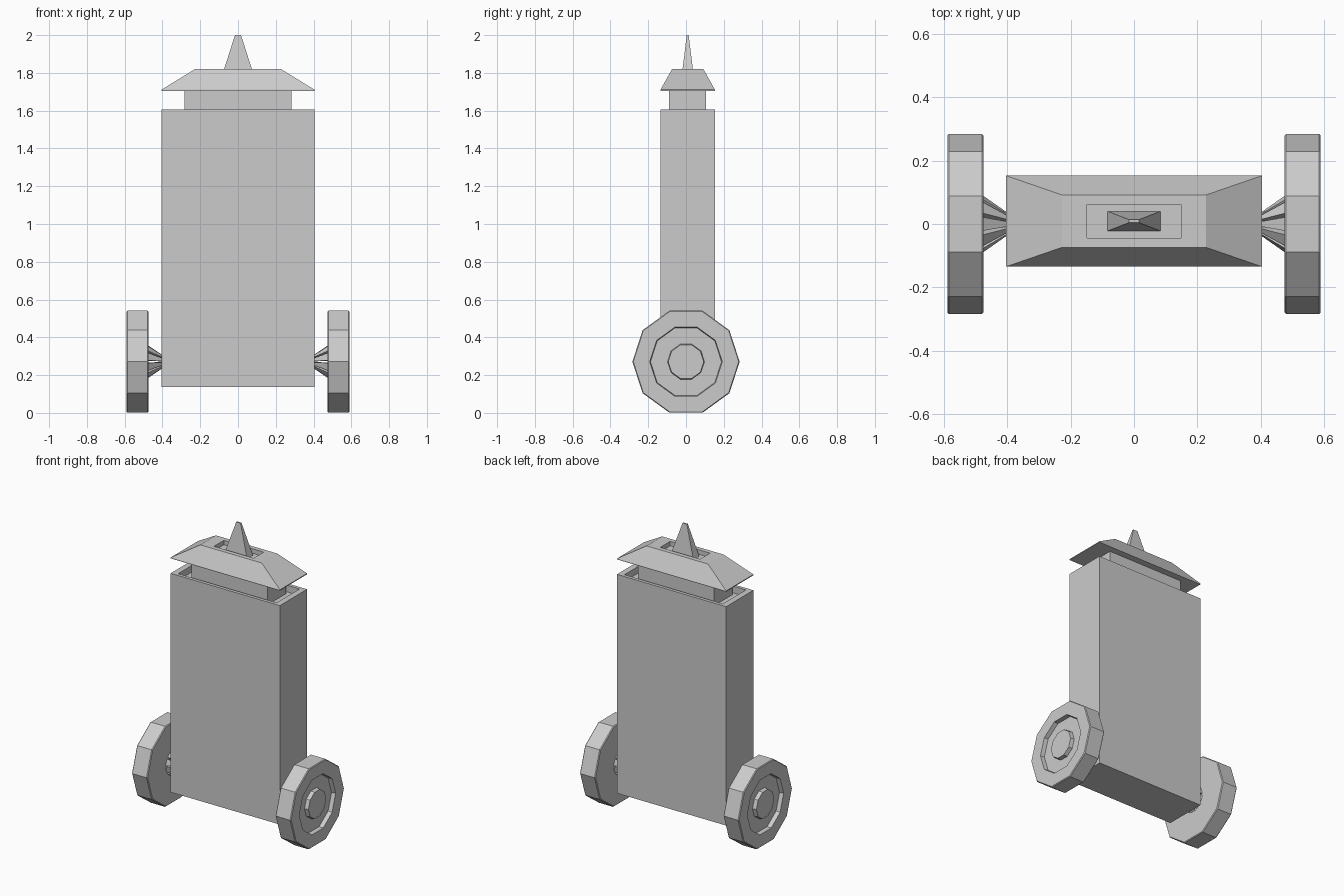
import bpy, bmesh
from math import sin, cos, pi

if "Cube" in bpy.data.objects:
    bpy.data.objects.remove(bpy.data.objects["Cube"])

CY = 0.009      # body centre in depth
AXLE_Z = 0.271  # wheel centre height


def loft(name, rings):
    """Skin a list of equal-length point rings and cap both ends."""
    bm = bmesh.new()
    loops = [[bm.verts.new(p) for p in ring] for ring in rings]
    n = len(loops[0])
    for a, b in zip(loops, loops[1:]):
        for i in range(n):
            j = (i + 1) % n
            bm.faces.new((a[i], a[j], b[j], b[i]))
    bm.faces.new(loops[0])
    bm.faces.new(loops[-1])
    bmesh.ops.recalc_face_normals(bm, faces=bm.faces)
    mesh = bpy.data.meshes.new(name)
    bm.to_mesh(mesh)
    bm.free()
    obj = bpy.data.objects.new(name, mesh)
    bpy.context.collection.objects.link(obj)
    return obj


def rect(hx, hy, z):
    return [(sx * hx, CY + sy * hy, z) for sx, sy in ((-1, -1), (1, -1), (1, 1), (-1, 1))]


def decagon(r, x):
    return [(x, r * cos(i * pi / 5), AXLE_Z + r * sin(i * pi / 5)) for i in range(10)]


def strut_section(r_in, r_out, x, a, spread):
    pts = ((r_in, -spread), (r_out, -spread), (r_out, spread), (r_in, spread))
    return [(x, r * cos(a + d), AXLE_Z + r * sin(a + d)) for r, d in pts]


# Tall body with a shallow tray in the top
loft("body", [rect(0.405, 0.144, 0.137), rect(0.405, 0.144, 1.605),
              rect(0.365, 0.122, 1.605), rect(0.365, 0.122, 1.56)])

# Neck between body and roof
loft("neck", [rect(0.282, 0.098, 1.56), rect(0.282, 0.098, 1.712)])

# Hipped roof with a thin lip and a recessed socket
loft("roof", [rect(0.405, 0.144, 1.705), rect(0.405, 0.144, 1.711),
              rect(0.228, 0.083, 1.82), rect(0.148, 0.053, 1.82),
              rect(0.148, 0.053, 1.79)])

# Tapered spike
loft("spike", [rect(0.083, 0.031, 1.79), rect(0.016, 0.005, 2.0)])

for side, s in (("left", -1), ("right", 1)):
    # Ten-sided wheel with a sunken ring and a hub
    loft(side + "_wheel", [decagon(r, s * x) for r, x in (
        (0.279, 0.475), (0.284, 0.48), (0.284, 0.585), (0.279, 0.59),
        (0.192, 0.59), (0.188, 0.562), (0.098, 0.562), (0.094, 0.588))])
    # Converging axle struts
    for i in range(10):
        a = (i + 0.5) * pi / 5
        loft(f"{side}_axle_strut_{i + 1}", [
            strut_section(0.055, 0.09, s * 0.477, a, 0.24),
            strut_section(0.018, 0.038, s * 0.403, a, 0.22)])
